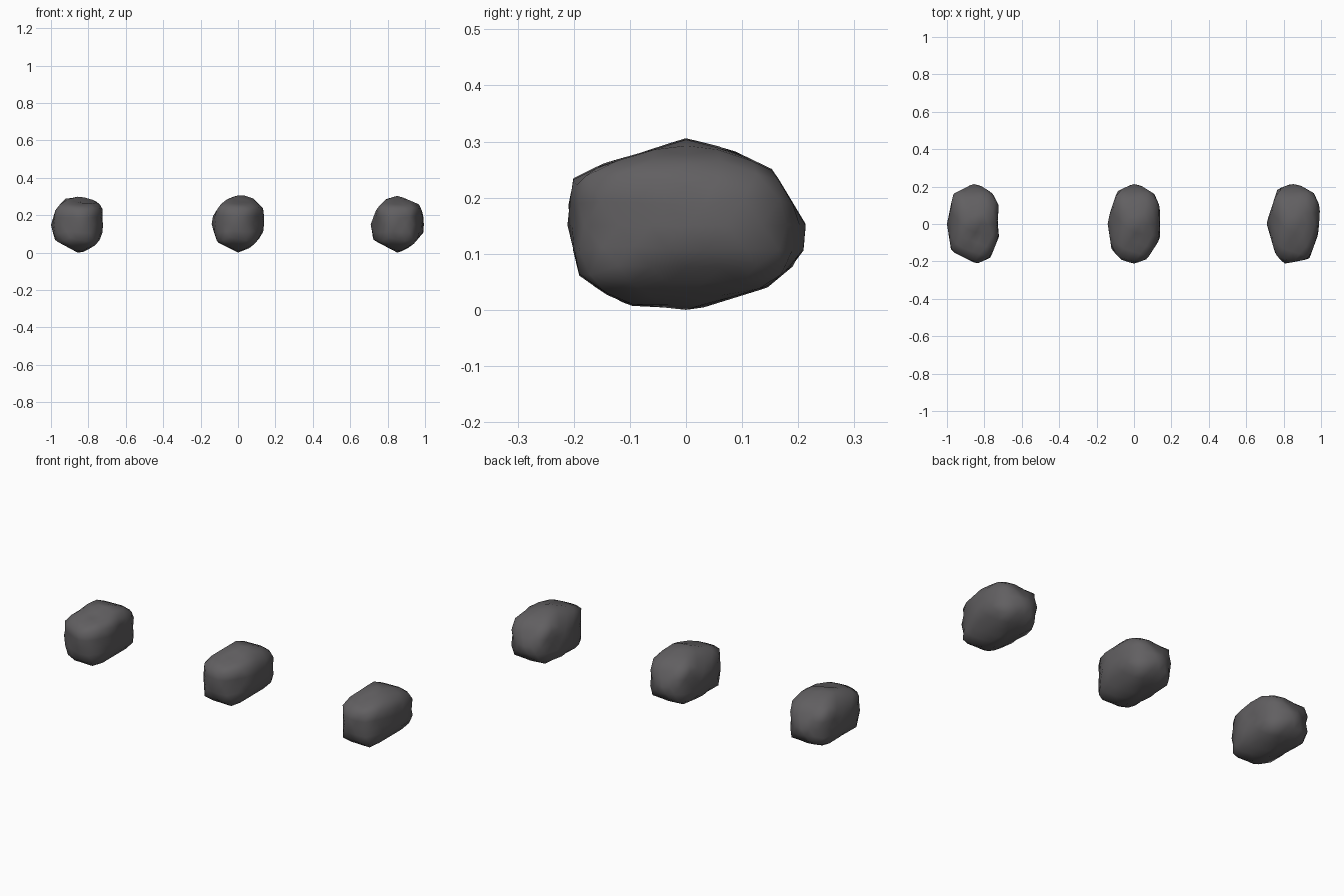
import bpy, bmesh, math
from mathutils import Vector

if "Cube" in bpy.data.objects:
    bpy.data.objects.remove(bpy.data.objects["Cube"])

stone = bpy.data.materials.new("dark grey stone")
stone.diffuse_color = (0.12, 0.115, 0.12, 1)
stone.use_nodes = True
stone.node_tree.nodes["Principled BSDF"].inputs["Base Color"].default_value = stone.diffuse_color

CZ = 0.153                                   # height of every rock's middle
HALF = Vector((0.149, 0.226, 0.158))         # rounded base body

# side outline (y, z) shared by the rocks
SIDE = [(0, .306), (.08, .286), (.155, .25), (.218, .145), (.205, .095), (.145, .045),
        (0, 0), (-.075, .005), (-.13, .025), (-.19, .065), (-.22, .19), (-.21, .23), (-.15, .26)]

# name: (centre x, front outline (x, z), top outline (x, y), dents (position, depth))
ROCKS = {
    "left_rock": (-.857,
        [(.01, .31), (.07, .30), (.13, .255), (.144, .17), (.138, .10), (.09, .04),
         (.01, 0), (-.12, .07), (-.144, .15), (-.117, .24), (-.06, .30)],
        [(.01, .222), (.1, .165), (.136, .095), (.125, .015), (.136, -.065), (.09, -.18),
         (.015, -.213), (-.12, -.145), (-.143, 0), (-.11, .16)],
        [((.05, -.05, .13), .025)]),
    "middle_rock": (0,
        [(0, .31), (.07, .30), (.133, .24), (.144, .18), (.133, .10), (.075, .03),
         (0, 0), (-.11, .055), (-.143, .15), (-.133, .2), (-.08, .275)],
        [(.01, .222), (.11, .16), (.139, .09), (.139, -.08), (.07, -.187), (0, -.213),
         (-.07, -.19), (-.12, -.135), (-.143, .015), (-.09, .175)],
        [((.05, -.08, .12), .012)]),
    "right_rock": (.852,
        [(-.04, .31), (.01, .306), (.117, .26), (.144, .195), (.139, .11), (.08, .04),
         (.005, 0), (-.128, .07), (-.144, .15), (-.11, .24)],
        [(.01, .222), (.11, .165), (.144, .09), (.133, -.055), (.085, -.187), (-.05, -.213),
         (-.096, -.16), (-.144, .005), (-.107, .117), (-.085, .187)],
        []),
}


def outline_reach(poly, a, b):
    """Distance along direction (a, b) from the origin to a closed outline."""
    best = 9.0
    for (x1, y1), (x2, y2) in zip(poly, poly[1:] + poly[:1]):
        ex, ey = x2 - x1, y2 - y1
        det = a * ey - b * ex
        if abs(det) < 1e-9:
            continue
        t = (x1 * ey - y1 * ex) / det
        s = (x1 * b - y1 * a) / det
        if t > 0 and -1e-6 <= s <= 1 + 1e-6:
            best = min(best, t)
    return best


def make_rock(name, cx, front, top, dents):
    front = [(x, z - CZ) for x, z in front]
    side = [(y, z - CZ) for y, z in SIDE]
    bm = bmesh.new()
    bmesh.ops.create_icosphere(bm, subdivisions=3, radius=1)
    for v in bm.verts:
        # rounded body trimmed by the three outlines
        d = Vector([v.co[i] * HALF[i] for i in range(3)])
        r = sum(abs(c) ** 2.5 for c in v.co) ** (-1 / 2.5)
        r = min(r, outline_reach(front, d.x, d.z), outline_reach(side, d.y, d.z),
                outline_reach(top, d.x, d.y))
        p = d * r
        # shallow weathered hollows
        for pos, depth in dents:
            dist = (p - Vector(pos)).length
            p -= p.normalized() * depth * math.exp(-(dist / 0.045) ** 2)
        v.co = p
    low = min(v.co.z for v in bm.verts)
    for v in bm.verts:
        v.co.z -= low
    for f in bm.faces:
        f.smooth = True
    me = bpy.data.meshes.new(name)
    bm.to_mesh(me)
    bm.free()
    me.materials.append(stone)
    ob = bpy.data.objects.new(name, me)
    ob.location = (cx, 0, 0)
    bpy.context.collection.objects.link(ob)


for rock_name, spec in ROCKS.items():
    make_rock(rock_name, *spec)
